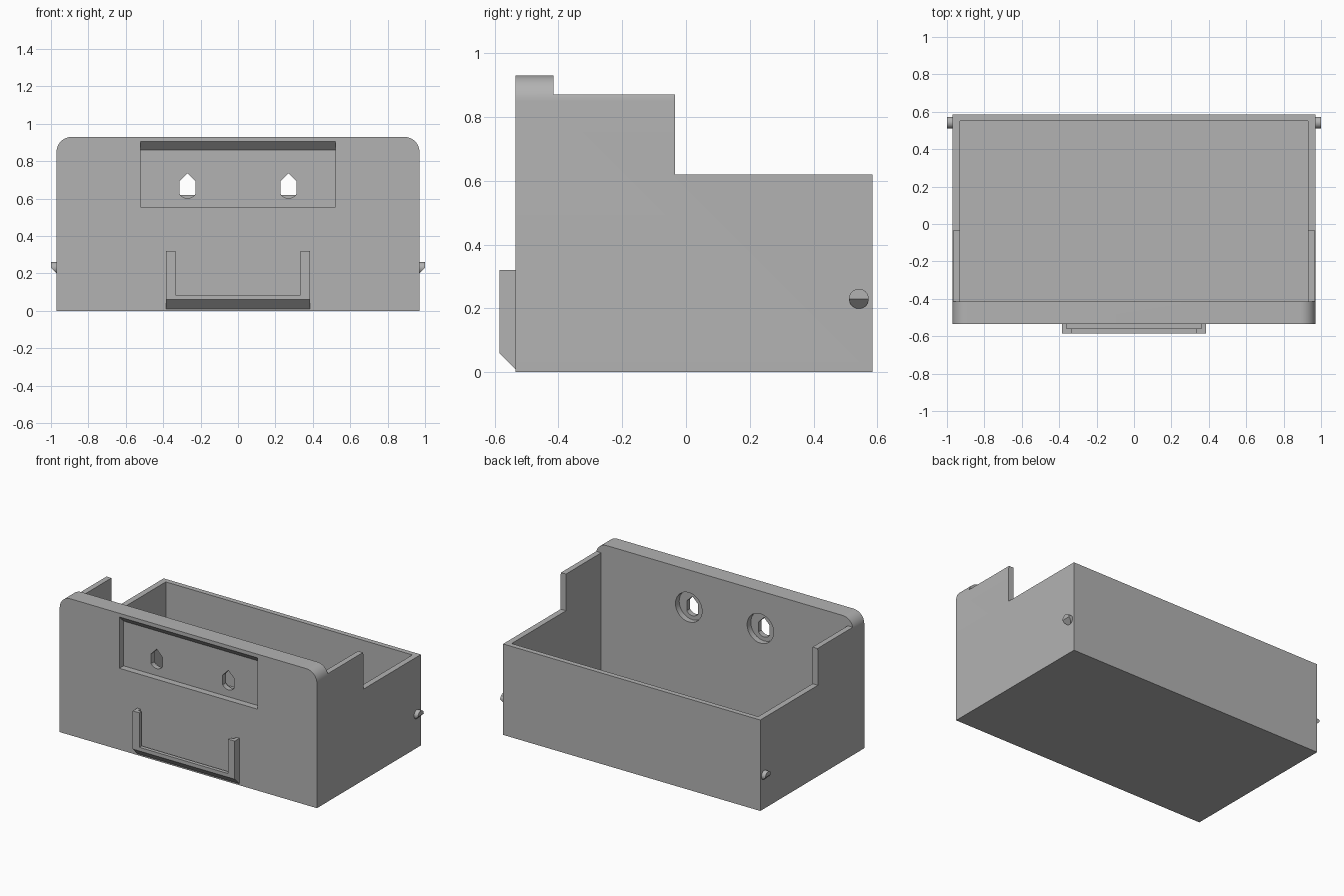
import bpy, bmesh
from math import sin, cos, pi, radians
from mathutils import Vector

cube = bpy.data.objects.get("Cube")
if cube:
    bpy.data.objects.remove(cube, do_unlink=True)

grey = bpy.data.materials.new("plain grey")
grey.use_nodes = True
COLOUR = (0.45, 0.45, 0.45, 1)
grey.diffuse_color = COLOUR
grey.node_tree.nodes["Principled BSDF"].inputs["Base Color"].default_value = COLOUR


def prism(name, profile, axis, start, end):
    """Extrude a profile along x (points are y, z) or along y (points are x, z)."""
    bm = bmesh.new()

    def place(p, d):
        return (d, p[0], p[1]) if axis == "x" else (p[0], d, p[1])
    near = [bm.verts.new(place(p, start)) for p in profile]
    far = [bm.verts.new(place(p, end)) for p in profile]
    bm.faces.new(near)
    bm.faces.new(far[::-1])
    n = len(profile)
    for i in range(n):
        j = (i + 1) % n
        bm.faces.new((near[i], far[i], far[j], near[j]))
    bmesh.ops.recalc_face_normals(bm, faces=bm.faces)
    return finish(name, bm)


def finish(name, bm):
    mesh = bpy.data.meshes.new(name)
    bm.to_mesh(mesh)
    bm.free()
    mesh.materials.append(grey)
    obj = bpy.data.objects.new(name, mesh)
    bpy.context.collection.objects.link(obj)
    return obj


def box(name, x0, x1, y0, y1, z0, z1):
    return prism(name, [(x0, z0), (x1, z0), (x1, z1), (x0, z1)], "y", y0, y1)


def arc(cx, cz, r, a0, a1, steps):
    angles = [radians(a0 + (a1 - a0) * i / steps) for i in range(steps + 1)]
    return [(cx + r * cos(a), cz + r * sin(a)) for a in angles]


def activate(obj):
    bpy.ops.object.select_all(action="DESELECT")
    obj.select_set(True)
    bpy.context.view_layer.objects.active = obj


def cut(obj, cutter):
    cutter.hide_render = True
    mod = obj.modifiers.new("cut", "BOOLEAN")
    mod.operation = "DIFFERENCE"
    mod.solver = "EXACT"
    mod.object = cutter
    activate(obj)
    bpy.ops.object.modifier_apply(modifier=mod.name)
    bpy.data.objects.remove(cutter, do_unlink=True)


W, FRONT, BACK, TOP, R = 0.97, -0.535, 0.585, 0.93, 0.08
INNER = -0.415

# Tray body: block with rounded upper corners, hollowed and stepped down
outline = ([(-W, 0), (W, 0)] + arc(W - R, TOP - R, R, 0, 90, 12)
           + arc(R - W, TOP - R, R, 90, 180, 12))
body = prism("tray_body", outline, "y", FRONT, BACK)
cut(body, prism("step_cutter", [(INNER, 0.87), (-0.035, 0.87), (-0.035, 0.62),
                                (1, 0.62), (1, 1.2), (INNER, 1.2)], "x", -1.2, 1.2))
cut(body, box("cavity_cutter", -0.93, 0.93, INNER, 0.55, 0.04, 1.3))

# Shallow front recess with a sloping upper edge
cut(body, prism("recess_cutter", [(FRONT - 0.05, 0.555), (FRONT + 0.045, 0.555),
                                  (FRONT + 0.045, 0.86), (FRONT, 0.905),
                                  (FRONT - 0.05, 0.955)], "x", -0.52, 0.52))

# Pointed hanging holes with round counterbores on the inside
for x in (-0.27, 0.27):
    cut(body, prism("counterbore_cutter", arc(x, 0.675, 0.1, 0, 348.75, 31),
                    "y", INNER - 0.04, INNER + 0.1))
    hole = [(x + 0.0425, 0.692), (x, 0.735), (x - 0.0425, 0.692)]
    hole += arc(x, 0.652, 0.05, 212, 328, 10)
    cut(body, prism("hole_cutter", hole, "y", FRONT - 0.1, INNER + 0.1))

# Slotted holder on the front: chamfered block, open at the top
holder = prism("front_holder", [(FRONT, 0.01), (FRONT, 0.32), (-0.585, 0.32),
                                (-0.585, 0.06)], "x", -0.385, 0.385)
cut(holder, box("lip_cutter", -0.335, 0.335, -0.7, -0.5, 0.085, 0.5))
cut(holder, box("slot_cutter", -0.36, 0.36, -0.56, -0.5, 0.06, 0.5))

# Side pins with the lower half sloped away
for side, label in ((1, "left"), (-1, "right")):
    pin = prism(label + "_pin", arc(0.542, 0.23, 0.031, 0, 348.75, 31),
                "x", side * 0.96, side * 1.0)
    bm = bmesh.new()
    bm.from_mesh(pin.data)
    result = bmesh.ops.bisect_plane(
        bm, geom=bm.verts[:] + bm.edges[:] + bm.faces[:],
        plane_co=Vector((side, 0, 0.23)), plane_no=Vector((side, 0, -1)),
        clear_outer=True)
    rim = [e for e in result["geom_cut"] if isinstance(e, bmesh.types.BMEdge)]
    bmesh.ops.holes_fill(bm, edges=rim)
    bmesh.ops.recalc_face_normals(bm, faces=bm.faces)
    bm.to_mesh(pin.data)
    bm.free()
    activate(pin)
    bpy.ops.object.shade_smooth_by_angle(angle=radians(25))

activate(body)
bpy.ops.object.shade_smooth_by_angle(angle=radians(25))
